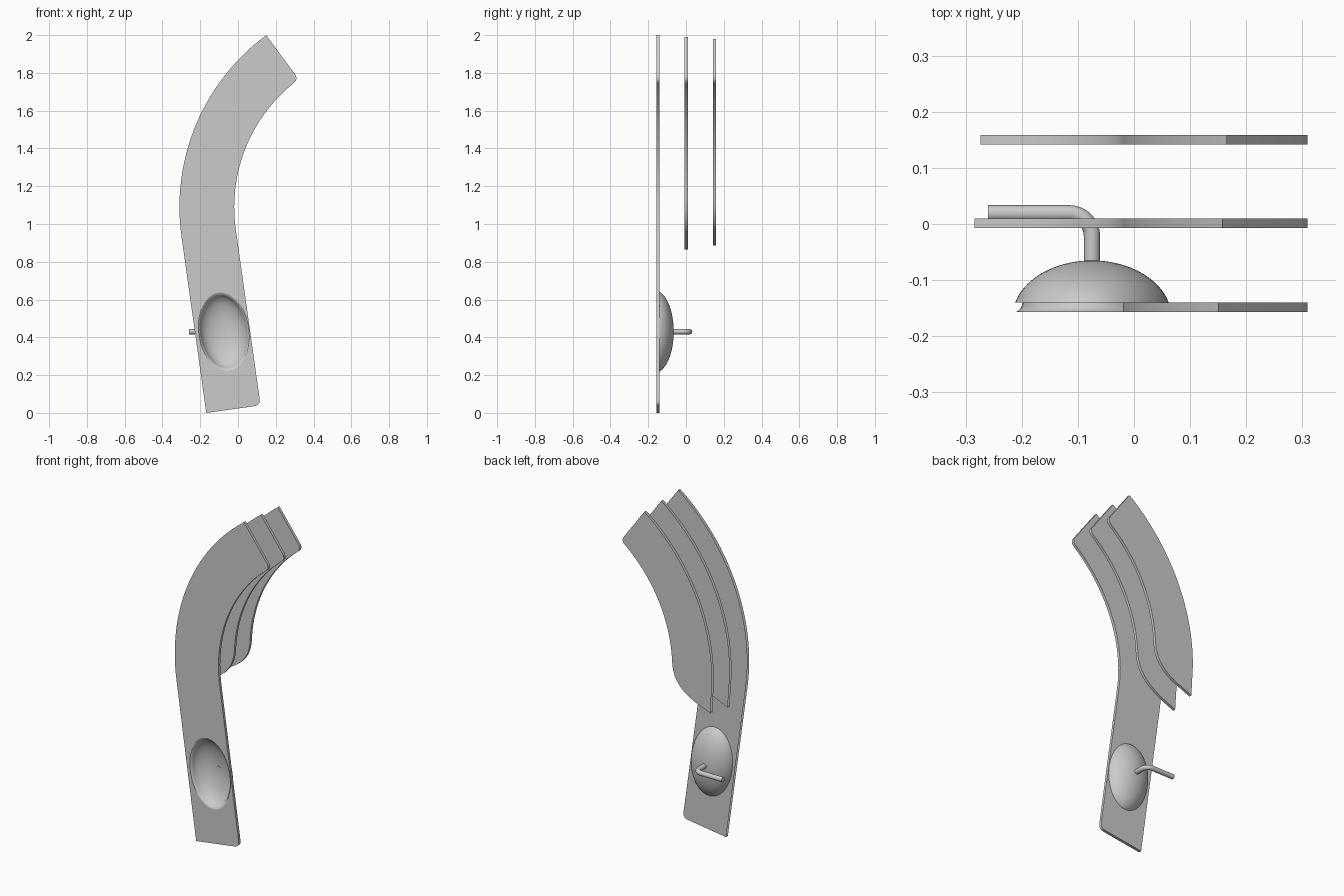
import bpy, bmesh
from math import sin, cos, radians, pi
from mathutils import Vector

if "Cube" in bpy.data.objects:
    bpy.data.objects.remove(bpy.data.objects["Cube"])

CX, CZ, R_IN, R_OUT = 0.82, 1.09, 0.84, 1.13
A_TOP, A_LOW = 126.4, 188.0
DISH = Vector((-0.075, 0.43))
B_AX, A_AX = 0.135, 0.212


def arc(r, a0, a1, n=28):
    angs = [radians(a0 + (a1 - a0) * i / n) for i in range(n + 1)]
    return [Vector((CX + r * cos(a), CZ + r * sin(a))) for a in angs]


def rounded(prev, p, nxt, d=0.035, n=6):
    a = p + (prev - p).normalized() * d
    b = p + (nxt - p).normalized() * d
    ts = [i / n for i in range(n + 1)]
    return [a * (1 - t) ** 2 + p * 2 * t * (1 - t) + b * t * t for t in ts]


def bezier(p0, p1, p2, p3, n=20):
    p0, p1, p2, p3 = map(Vector, (p0, p1, p2, p3))
    ts = [i / n for i in range(n + 1)]
    return [p0 * (1 - t) ** 3 + p1 * 3 * t * (1 - t) ** 2 + p2 * 3 * t * t * (1 - t) + p3 * t ** 3 for t in ts]


def ellipse(s, n=64):
    tilt = radians(8)
    u, v = Vector((cos(tilt), sin(tilt))), Vector((-sin(tilt), cos(tilt)))
    return [DISH + u * (s * B_AX * cos(2 * pi * i / n)) + v * (s * A_AX * sin(2 * pi * i / n)) for i in range(n)]


def finish(name, bm, angle=35):
    me = bpy.data.meshes.new(name)
    bm.to_mesh(me)
    bm.free()
    ob = bpy.data.objects.new(name, me)
    bpy.context.collection.objects.link(ob)
    bpy.ops.object.select_all(action='DESELECT')
    ob.select_set(True)
    bpy.context.view_layer.objects.active = ob
    bpy.ops.object.shade_smooth_by_angle(angle=radians(angle))
    return ob


def plate(name, outer, rest, y0, y1, holes=(None, None)):
    """Two skins joined by a rim; the rim is open along the outer edge."""
    bm = bmesh.new()
    pts = outer + rest
    n = len(pts)
    loops = []
    for y, hole, ny in ((y0, holes[0], -1), (y1, holes[1], 1)):
        edges = []
        for k, ring in enumerate((pts, hole)):
            if not ring:
                continue
            vs = [bm.verts.new((p.x, y, p.y)) for p in ring]
            edges += [bm.edges.new((vs[i], vs[(i + 1) % len(vs)])) for i in range(len(vs))]
            if k == 0:
                loops.append(vs)
        bmesh.ops.triangle_fill(bm, edges=edges, use_beauty=True, use_dissolve=False, normal=(0, ny, 0))
    f, b = loops
    for i in range(len(outer) - 1, n):
        j = (i + 1) % n
        bm.faces.new((f[i], f[j], b[j], b[i]))
    bmesh.ops.recalc_face_normals(bm, faces=bm.faces)
    return finish(name, bm)


def top_corner(r_out):
    inner = arc(R_IN, A_TOP, A_LOW, 40)
    return rounded(inner[2], inner[0], arc(r_out, A_TOP, A_LOW)[0])


# Front plate: straight stem below a curved head, pierced by the dish
down = Vector((sin(radians(8)), -cos(radians(8))))
outer = arc(R_OUT, A_TOP, A_LOW)
low_left = outer[-1] + down * 0.942
low_right = arc(R_IN, A_LOW, A_LOW, 1)[0] + down * 0.942
outer.append(low_left)
rest = rounded(low_left, low_right, low_right - down)
rest += arc(R_IN, A_LOW, 129.2) + top_corner(R_OUT)
plate("front_plate", outer, rest, -0.157, -0.140, (ellipse(0.985), ellipse(1.0)))

# Shorter plates behind, with a swept lower edge
for name, y, r, tip in (("middle_plate", 0.001, 1.117, Vector((-0.284, 0.865))),
                        ("rear_plate", 0.1505, 1.104, Vector((-0.274, 0.885)))):
    outer = arc(r, A_TOP, 185.5) + [tip]
    sweep = bezier(tip, tip + Vector((0.075, 0.035)), (-0.03, 0.95), (CX - R_IN, 1.12))
    rest = sweep[1:-1] + arc(R_IN, 178, 129.2) + top_corner(r)
    plate(name, outer, rest, y - 0.0085, y + 0.0085)


# Dish: outer dome and inner bowl with a flared mouth
def cap(rim_scale, rim_y, apex_y, n=18, t_max=75):
    out = []
    for i in range(n, 0, -1):
        t = radians(t_max * i / n)
        k = (1 - cos(t)) / (1 - cos(radians(t_max)))
        out.append((rim_scale * sin(t) / sin(radians(t_max)), apex_y + (rim_y - apex_y) * k))
    return out


def shell(name, profile, apex_y, facing):
    bm = bmesh.new()
    rings = [[bm.verts.new((p.x, y, p.y)) for p in ellipse(s)] for s, y in profile]
    for a, b in zip(rings, rings[1:]):
        for i in range(len(a)):
            j = (i + 1) % len(a)
            bm.faces.new((a[i], a[j], b[j], b[i]))
    tip = bm.verts.new((DISH.x, apex_y, DISH.y))
    last = rings[-1]
    for i in range(len(last)):
        bm.faces.new((last[i], last[(i + 1) % len(last)], tip))
    bm.normal_update()
    if tip.link_faces[0].normal.y * facing < 0:
        bmesh.ops.reverse_faces(bm, faces=bm.faces)
    finish(name, bm, 60)


shell("dish_back", cap(1.0, -0.140, -0.065), -0.065, 1)
shell("dish_bowl", [(0.985, -0.157), (0.945, -0.153), (0.915, -0.147)] + cap(0.895, -0.138, -0.077), -0.077, -1)

# Bent pipe leaving the back of the dish
cu = bpy.data.curves.new("bent_pipe", 'CURVE')
cu.dimensions = '3D'
cu.bevel_depth = 0.0145
cu.bevel_resolution = 5
cu.use_fill_caps = True
bend = [(DISH.x - 0.04 + 0.04 * cos(a), -0.021 + 0.04 * sin(a)) for a in [pi / 2 * i / 10 for i in range(11)]]
path = [(DISH.x, -0.080)] + bend + [(-0.26, 0.019)]
sp = cu.splines.new('POLY')
sp.points.add(len(path) - 1)
for p, (x, y) in zip(sp.points, path):
    p.co = (x, y, DISH.y, 1)
tmp = bpy.data.objects.new("bent_pipe_path", cu)
bpy.context.collection.objects.link(tmp)
bpy.context.view_layer.update()
bm = bmesh.new()
bm.from_mesh(tmp.to_mesh())
tmp.to_mesh_clear()
bpy.data.objects.remove(tmp)
finish("bent_pipe", bm, 40)
